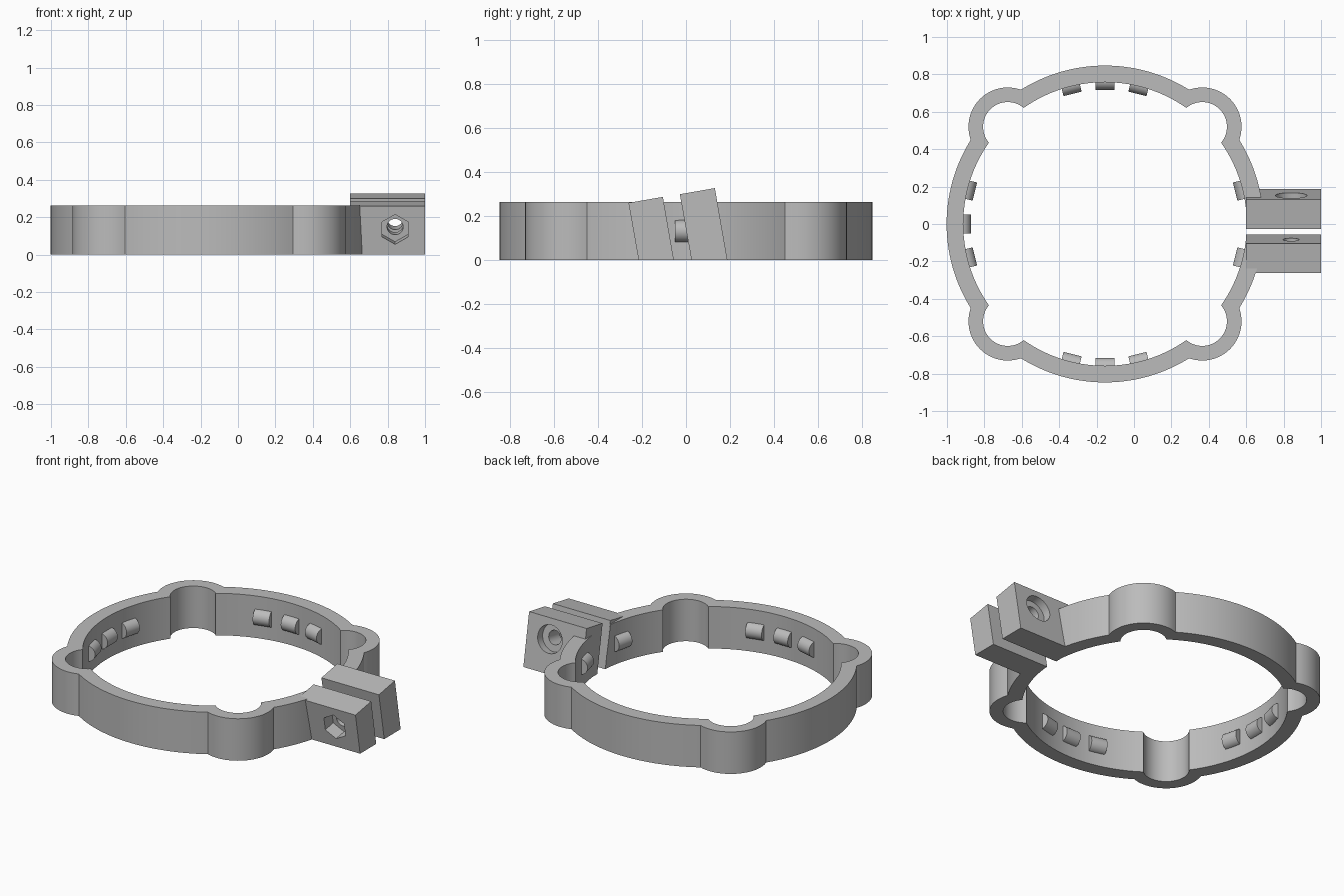
import bpy
import bmesh
from math import sin, cos, acos, atan2, radians, pi, hypot
from mathutils import Vector

cube = bpy.data.objects.get("Cube")
if cube:
    bpy.data.objects.remove(cube, do_unlink=True)

CX = -0.155          # ring centre on x
HEIGHT = 0.264       # ring height
LOBE = 0.52          # lobe centre offset on both axes
TILT = radians(10)   # lean of the clamp

grey = bpy.data.materials.new("plain_grey")
grey.use_nodes = True
grey.diffuse_color = (0.5, 0.5, 0.5, 1)
grey.node_tree.nodes["Principled BSDF"].inputs["Base Color"].default_value = (0.5, 0.5, 0.5, 1)


def add_object(name, bm):
    bmesh.ops.recalc_face_normals(bm, faces=bm.faces[:])
    mesh = bpy.data.meshes.new(name)
    bm.to_mesh(mesh)
    bm.free()
    ob = bpy.data.objects.new(name, mesh)
    bpy.context.collection.objects.link(ob)
    mesh.materials.append(grey)
    return ob


def prism(name, profile, x0, x1):
    """Extrude a (y, z) profile along x."""
    bm = bmesh.new()
    face = bm.faces.new([bm.verts.new((x0, y, z)) for y, z in profile])
    ext = bmesh.ops.extrude_face_region(bm, geom=[face])
    moved = [v for v in ext["geom"] if isinstance(v, bmesh.types.BMVert)]
    bmesh.ops.translate(bm, verts=moved, vec=(x1 - x0, 0, 0))
    return add_object(name, bm)


def cylinder(name, radius, depth, centre, rotation, sides=48):
    bpy.ops.mesh.primitive_cylinder_add(vertices=sides, radius=radius, depth=depth,
                                        location=centre, rotation=rotation)
    ob = bpy.context.object
    ob.name = name
    ob.data.materials.append(grey)
    return ob


def cut(ob, cutter):
    mod = ob.modifiers.new("cut", "BOOLEAN")
    mod.operation = "DIFFERENCE"
    mod.solver = "EXACT"
    mod.object = cutter
    bpy.context.view_layer.update()
    bpy.context.view_layer.objects.active = ob
    bpy.ops.object.modifier_apply(modifier=mod.name)
    bpy.data.objects.remove(cutter, do_unlink=True)


def smooth(ob):
    bpy.ops.object.select_all(action="DESELECT")
    ob.select_set(True)
    bpy.context.view_layer.objects.active = ob
    bpy.ops.object.shade_smooth_by_angle(angle=radians(25))


def outline(radius, lobe_radius, main_steps=28, lobe_steps=24):
    """Circle with four round lobes on the diagonals."""
    d = hypot(LOBE, LOBE)
    beta = acos((radius ** 2 + d ** 2 - lobe_radius ** 2) / (2 * radius * d))
    gamma = atan2(radius * sin(beta), radius * cos(beta) - d)
    pts = []
    for k in range(4):
        mid = pi / 4 + k * pi / 2
        for i in range(lobe_steps):
            a = mid - gamma + 2 * gamma * i / lobe_steps
            pts.append((CX + d * cos(mid) + lobe_radius * cos(a),
                        d * sin(mid) + lobe_radius * sin(a)))
        for i in range(main_steps):
            a = mid + beta + (pi / 2 - 2 * beta) * i / main_steps
            pts.append((CX + radius * cos(a), radius * sin(a)))
    return pts


# Lobed ring
bm = bmesh.new()
outer, inner = outline(0.847, 0.21), outline(0.758, 0.132)
loops = [[bm.verts.new((x, y, z)) for x, y in pts]
         for pts, z in ((outer, 0), (outer, HEIGHT), (inner, HEIGHT), (inner, 0))]
count = len(outer)
for a, b in zip(loops, loops[1:] + loops[:1]):
    for i in range(count):
        j = (i + 1) % count
        bm.faces.new((a[i], a[j], b[j], b[i]))
ring = add_object("lobed_ring", bm)

# Leaning slot that opens the ring between the clamp blocks
lean = (-sin(TILT), cos(TILT))
slot = [(y + lean[0] * t, lean[1] * t)
        for y, t in ((-0.055, -0.1), (0.025, -0.1), (0.025, 0.5), (-0.055, 0.5))]
cut(ring, prism("slot_cutter", slot, 0.45, 0.8))
smooth(ring)

# Clamp blocks, flat below and square to the lean on top
front = prism("front_clamp_block",
              [(-0.215, 0), (-0.055, 0), (-0.105, 0.287), (-0.261, 0.26)], 0.6, 1.0)
back = prism("back_clamp_block",
             [(0.025, 0), (0.188, 0), (0.131, 0.327), (-0.028, 0.299)], 0.6, 1.0)

# Screw hole through both blocks, hexagonal nut pocket and round head recess
start = Vector((0.84, -0.239, 0.135))
axis = Vector((0, cos(TILT), sin(TILT)))
turn = (TILT - pi / 2, 0, 0)
span = 0.397
for block in (front, back):
    cut(block, cylinder("hole_cutter", 0.043, 1, start + axis * span / 2, turn))
cut(front, cylinder("nut_cutter", 0.081, 0.16, start, turn, sides=6))
cut(back, cylinder("head_cutter", 0.085, 0.1, start + axis * span, turn))
for block in (front, back):
    smooth(block)

# Rounded grip pads on the inner wall, three to a side, none in the slot
for side, angle in (("left", 0), ("back", 90), ("right", 180), ("front", 270)):
    for n, offset in enumerate((-14, 0, 14)):
        if angle == 0 and offset == 0:
            continue
        a = radians(angle + offset)
        pad = cylinder(f"{side}_grip_pad_{n + 1}", 0.05, 0.1,
                       (CX + 0.767 * cos(a), 0.767 * sin(a), HEIGHT / 2),
                       (pi / 2, 0, a), sides=32)
        smooth(pad)
